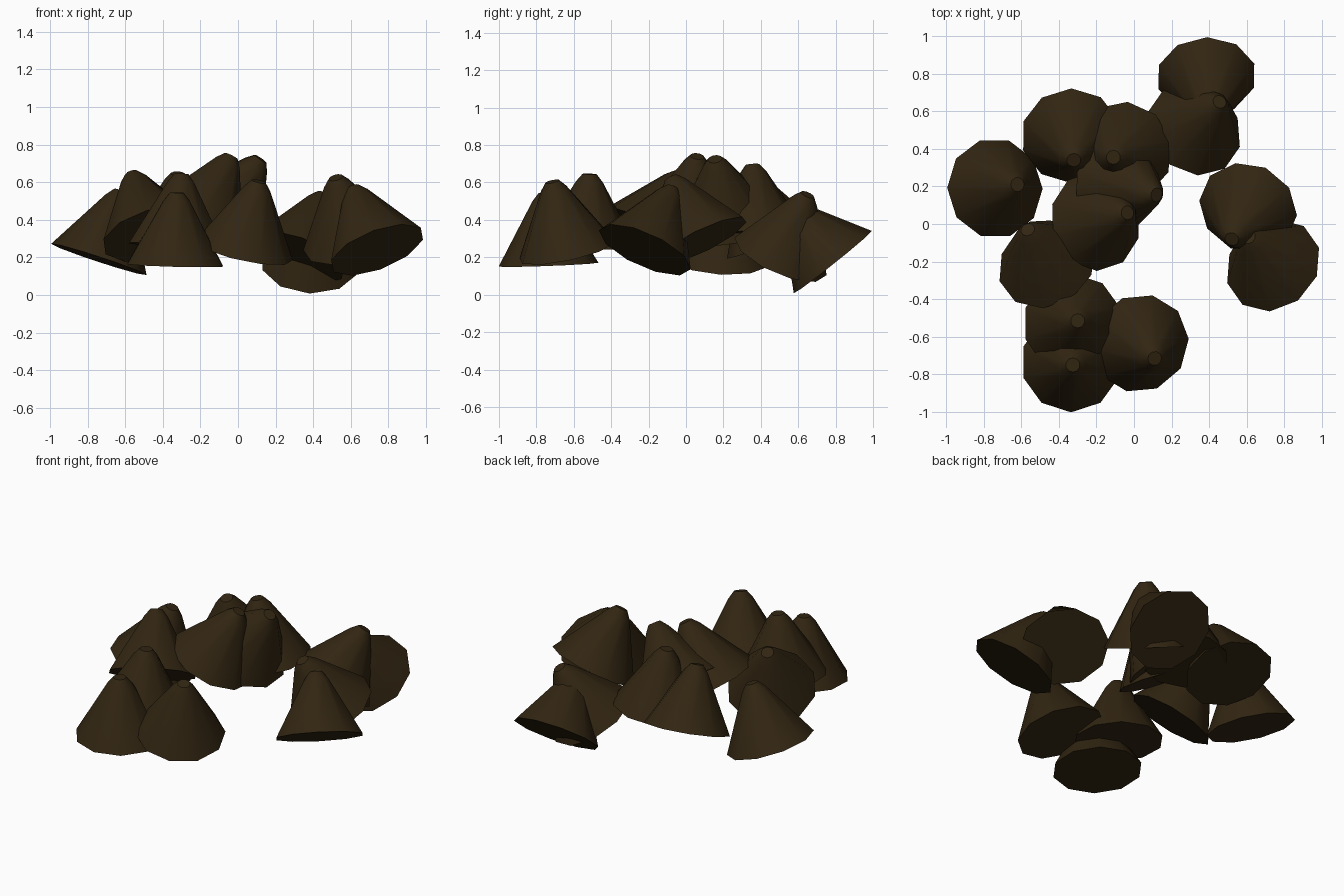
import bpy, bmesh, math
from mathutils import Vector, Matrix

if "Cube" in bpy.data.objects:
    bpy.data.objects.remove(bpy.data.objects["Cube"])

SIDES = 10
LENGTH = 0.385
PROFILE = [(0.267, 0.0), (0.073, 0.342), (0.038, LENGTH)]  # radius, height

brown = bpy.data.materials.new("dark_brown")
brown.use_nodes = True
brown.diffuse_color = (0.032, 0.019, 0.006, 1)
bsdf = brown.node_tree.nodes["Principled BSDF"]
bsdf.inputs["Base Color"].default_value = brown.diffuse_color
bsdf.inputs["Roughness"].default_value = 0.9


def make_cone(name, tip, base_xy, spin):
    """Blunt ten-sided cone whose axis runs from its base centre to its tip."""
    lean = Vector((tip[0] - base_xy[0], tip[1] - base_xy[1], 0))
    axis = Vector((lean.x, lean.y, math.sqrt(LENGTH ** 2 - lean.length_squared)))
    base = Vector(tip) - axis
    bm = bmesh.new()
    rings = []
    for radius, height in PROFILE:
        rings.append([bm.verts.new((radius * math.cos(math.tau * i / SIDES),
                                    radius * math.sin(math.tau * i / SIDES), height))
                      for i in range(SIDES)])
    for low, high in zip(rings, rings[1:]):
        for i in range(SIDES):
            j = (i + 1) % SIDES
            bm.faces.new((low[i], low[j], high[j], high[i]))
    bm.faces.new(reversed(rings[0]))
    bm.faces.new(rings[-1])
    tilt = Vector((0, 0, 1)).rotation_difference(axis).to_matrix().to_4x4()
    turn = Matrix.Rotation(math.radians(spin), 4, 'Z')
    bm.transform(Matrix.Translation(base) @ tilt @ turn)
    mesh = bpy.data.meshes.new(name)
    bm.to_mesh(mesh)
    bm.free()
    mesh.materials.append(brown)
    obj = bpy.data.objects.new(name, mesh)
    bpy.context.collection.objects.link(obj)
    return obj


# name, tip centre, base centre seen from above, spin in degrees
cones = [
    ("cone_far_right", (-0.62, 0.21, 0.555), (-0.74, 0.19), 0),
    ("cone_back_right", (-0.32, 0.34, 0.645), (-0.335, 0.47), 18),
    ("cone_back_middle", (-0.11, 0.355, 0.695), (-0.06, 0.385), 12),
    ("cone_centre_leaning", (0.12, 0.155, 0.725), (-0.095, 0.205), 18),
    ("cone_centre", (-0.035, 0.06, 0.74), (-0.205, 0.015), 18),
    ("cone_middle_right", (-0.565, -0.03, 0.645), (-0.465, -0.215), 18),
    ("cone_front_inner", (-0.30, -0.515, 0.645), (-0.325, -0.53), 18),
    ("cone_front_right", (-0.325, -0.75, 0.545), (-0.335, -0.735), 18),
    ("cone_front_left", (0.11, -0.715, 0.605), (0.03, -0.635), 4),
    ("cone_back_left", (0.455, 0.65, 0.535), (0.32, 0.505), 18),
    ("cone_far_back", (0.40, 0.545, 0.475), (0.385, 0.785), 18),
    ("cone_left_inner", (0.52, -0.08, 0.625), (0.607, 0.085), -6),
    ("cone_left_outer", (0.61, -0.07, 0.57), (0.74, -0.22), 18),
]

bpy.ops.object.select_all(action='DESELECT')
for spec in cones:
    obj = make_cone(*spec)
    obj.select_set(True)
    bpy.context.view_layer.objects.active = obj

# Smooth flanks with crisp base and tip edges
bpy.ops.object.shade_smooth_by_angle(angle=math.radians(40))
